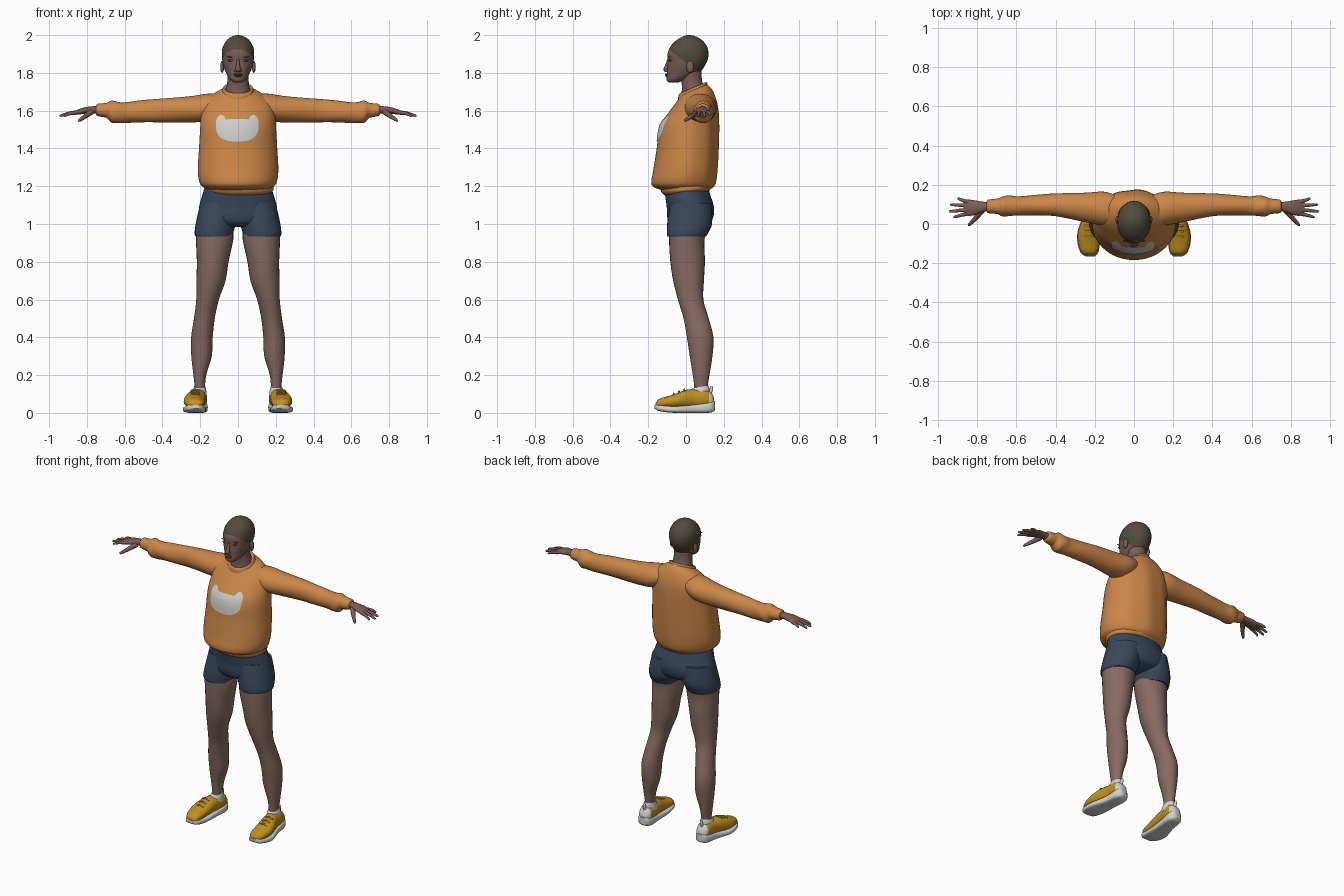
import bpy, bmesh, math
from mathutils import Vector
from mathutils.bvhtree import BVHTree


def material(name, rgb):
    m = bpy.data.materials.new(name)
    m.diffuse_color = (*rgb, 1)
    return m


LEG = material("leg_skin", (0.25, 0.145, 0.125))
SKIN = material("face_skin", (0.195, 0.108, 0.093))
LIP = material("dark_skin", (0.12, 0.06, 0.053))
HAIR = material("short_hair", (0.085, 0.07, 0.045))
ORANGE = material("orange_knit", (0.60, 0.24, 0.065))
NAVY = material("navy_cloth", (0.042, 0.064, 0.104))
YELLOW = material("yellow_fabric", (0.54, 0.28, 0.014))
WHITE = material("white_rubber", (0.64, 0.64, 0.62))
PRINT = material("pale_print", (0.61, 0.61, 0.60))


def finish(name, bm, mats, angle=50, rule=None):
    bmesh.ops.recalc_face_normals(bm, faces=bm.faces)
    me = bpy.data.meshes.new(name)
    for f in bm.faces:
        f.smooth = True
        if rule:
            f.material_index = rule(f.calc_center_median())
    bm.to_mesh(me)
    bm.free()
    for m in mats:
        me.materials.append(m)
    me.set_sharp_from_angle(angle=math.radians(angle))
    ob = bpy.data.objects.new(name, me)
    bpy.context.collection.objects.link(ob)
    return ob


def smooth_rings(rings, sub):
    # spline through (centre, u, v) rings, spaced by centre distance
    t = [0.0]
    for a, b in zip(rings, rings[1:]):
        t.append(t[-1] + max((b[0] - a[0]).length, 1e-4))
    last = len(rings) - 1

    def slope(i, k):
        a, b = max(i - 1, 0), min(i + 1, last)
        return (rings[b][k] - rings[a][k]) / (t[b] - t[a])
    out = []
    for i in range(last):
        d = t[i + 1] - t[i]
        for j in range(sub):
            s = j / sub
            h = (2*s**3 - 3*s*s + 1, s**3 - 2*s*s + s, 3*s*s - 2*s**3, s**3 - s*s)
            out.append([rings[i][k]*h[0] + slope(i, k)*(d*h[1])
                        + rings[i+1][k]*h[2] + slope(i+1, k)*(d*h[3]) for k in range(3)])
    out.append(rings[-1])
    return out


def loft_mesh(rings, n=28, sub=4, p=2.0, fold=None):
    bm = bmesh.new()
    loops = []
    rings = smooth_rings([[Vector(x) for x in r] for r in rings], sub)
    for i, (c, u, v) in enumerate(rings):
        loop = []
        for j in range(n):
            a = 2 * math.pi * j / n
            ca, sa = math.cos(a), math.sin(a)
            s = 1 + (fold(a, i / (len(rings) - 1)) if fold else 0)
            q = u * math.copysign(abs(ca)**(2/p), ca) + v * math.copysign(abs(sa)**(2/p), sa)
            loop.append(bm.verts.new(c + q * s))
        loops.append(loop)
    for a, b in zip(loops, loops[1:]):
        for j in range(n):
            bm.faces.new((a[j], a[(j+1) % n], b[(j+1) % n], b[j]))
    bm.faces.new(loops[0])
    bm.faces.new(loops[-1])
    return bm


def loft(name, rings, mats, rule=None, **kw):
    return finish(name, loft_mesh(rings, **kw), mats, rule=rule)


def upright(rows, side=1):
    # rows: z, centre x, x radius, front y, back y, rise towards the back
    return [((side*cx, (f+b)/2, z), (rx, 0, 0), (0, (b-f)/2, tilt))
            for z, cx, rx, f, b, tilt in rows]


def sideways(rows, side):
    # rows: x, centre y, y radius, centre z, z radius
    return [((side*x, y, z), (0, ry, 0), (0, 0, rz)) for x, y, ry, z, rz in rows]


def tube(name, pts, radii, mat, n=10):
    pts = [Vector(p) for p in pts]
    d = (pts[-1] - pts[0]).normalized()
    u = d.cross(Vector((0.1, 0.3, 1))).normalized()
    v = d.cross(u)
    rings = [(p, u*r, v*r) for p, r in zip(pts, radii)]
    tip = pts[-1] + d * radii[-1] * 0.7
    rings.append((tip, u*radii[-1]*0.4, v*radii[-1]*0.4))
    return loft(name, rings, [mat], n=n, sub=3)


def blob(name, loc, scale, mat):
    bm = bmesh.new()
    bmesh.ops.create_uvsphere(bm, u_segments=16, v_segments=10, radius=1)
    bmesh.ops.scale(bm, vec=scale, verts=bm.verts)
    bmesh.ops.translate(bm, vec=loc, verts=bm.verts)
    return finish(name, bm, [mat])


# head, with the hairline cut into the skull
head = loft_mesh(upright([
    (1.750, 0, .020, -.090, -.040, 0), (1.757, 0, .034, -.101, -.015, 0),
    (1.775, 0, .050, -.104, .030, 0), (1.80, 0, .063, -.101, .072, 0),
    (1.83, 0, .075, -.099, .095, 0), (1.865, 0, .083, -.096, .113, 0),
    (1.90, 0, .086, -.098, .119, 0), (1.935, 0, .081, -.085, .113, 0),
    (1.965, 0, .066, -.060, .094, 0), (1.985, 0, .046, -.032, .068, 0),
    (1.996, 0, .024, -.008, .042, 0), (2.0, 0, .006, .008, .024, 0)]), n=36)
for co, no in (((0, -.09, 1.925), (0, .62, .78)), ((0, 0, 1.805), (0, 0, 1))):
    bmesh.ops.bisect_plane(head, geom=head.verts[:] + head.edges[:] + head.faces[:],
                           plane_co=co, plane_no=no)
finish("head", head, [SKIN, HAIR],
       rule=lambda c: int(c.z > 1.805 and (c.y + .09)*.62 + (c.z - 1.925)*.78 > 0))
loft("neck", upright([(1.66, 0, .075, -.03, .12, 0), (1.72, 0, .062, -.022, .095, .01),
                      (1.76, 0, .056, -.024, .085, 0), (1.82, 0, .055, -.03, .08, 0)]), [SKIN])
tube("nose", [(0, -.092, 1.872), (0, -.101, 1.84), (0, -.107, 1.815)], [.007, .010, .014], SKIN)
blob("upper_lip", (0, -.101, 1.792), (.024, .010, .006), LIP)
blob("lower_lip", (0, -.100, 1.783), (.020, .010, .006), LIP)
for s in (1, -1):
    blob("nostril", (s*.011, -.104, 1.812), (.009, .011, .008), SKIN)
    blob("eyelid", (s*.036, -.084, 1.866), (.017, .007, .006), LIP)
    blob("eyebrow", (s*.037, -.087, 1.885), (.021, .005, .003), LIP)
    blob("ear", (s*.084, .022, 1.832), (.010, .020, .032), SKIN)

# sweater body with soft vertical folds
body = loft("sweater_body", upright([
    (1.178, 0, .150, -.125, .115, 0), (1.192, 0, .180, -.165, .140, 0),
    (1.215, 0, .202, -.184, .156, 0), (1.28, 0, .213, -.174, .165, 0),
    (1.40, 0, .207, -.155, .172, 0), (1.52, 0, .200, -.138, .175, 0),
    (1.60, 0, .194, -.085, .172, 0), (1.65, 0, .175, -.052, .162, .005),
    (1.69, 0, .125, -.035, .140, .020), (1.712, 0, .078, -.030, .112, .028)]), [ORANGE], n=56,
    fold=lambda a, t: .014*math.sin(9*a + 3*t)*max(0, math.sin(a) + .25)*math.sin(math.pi*t))
loft("sweater_waistband", upright([(1.165, .01, .165, -.115, .125, .012),
                                   (1.18, .01, .178, -.130, .135, .012),
                                   (1.21, .005, .180, -.140, .135, .01)]), [ORANGE])
bm = loft_mesh(upright([(1.69, 0, .085, -.042, .115, .030), (1.708, 0, .083, -.040, .114, .030),
                        (1.722, 0, .076, -.032, .108, .030), (1.716, 0, .064, -.022, .098, .028)]))
finish("sweater_collar", bm, [ORANGE])

# animal-head patch laid over the chest
tree = BVHTree.FromPolygons([v.co.copy() for v in body.data.vertices],
                            [p.vertices[:] for p in body.data.polygons])
bm = bmesh.new()
cols, rows, grid = 44, 10, []
for i in range(cols + 1):
    x = -.112 + .224*i/cols
    k = abs(x)/.1125
    low = 1.505 - .068*(1 - k**2.8)**.5
    high = 1.508 + .047*(1 - k**5)**.5
    ear = 1 - ((abs(x) - .088)/.025)**2
    if ear > 0:
        high = max(high, 1.552 + .026*ear**.5 - .01*max(0, k - .8)/.2)
    line = []
    for j in range(rows + 1):
        z = low + (high - low)*j/rows
        hit = tree.ray_cast(Vector((x - .004, -1, z)), Vector((0, 1, 0)))[0]
        line.append(bm.verts.new(hit + Vector((0, -.004, 0))))
    grid.append(line)
for a, b in zip(grid, grid[1:]):
    for j in range(rows):
        bm.faces.new((a[j], b[j], b[j+1], a[j+1]))
patch = finish("chest_patch", bm, [PRINT])
for p in patch.data.polygons:
    if p.normal.y > 0:
        p.flip()

# shorts seat
loft("shorts_seat", upright([
    (1.21, 0, .172, -.112, .112, 0), (1.15, 0, .190, -.110, .130, 0),
    (1.09, 0, .206, -.102, .148, 0), (1.04, 0, .203, -.100, .145, 0),
    (1.005, 0, .160, -.088, .125, 0), (.985, 0, .080, -.060, .080, 0)]), [NAVY], n=40)

for s in (1, -1):
    # sleeve with a gathered cuff
    loft("sleeve", sideways([
        (.07, .070, .070, 1.635, .050), (.15, .078, .086, 1.618, .072),
        (.24, .085, .076, 1.608, .070), (.40, .097, .058, 1.602, .063),
        (.52, .095, .052, 1.595, .058), (.60, .093, .049, 1.590, .055),
        (.64, .092, .053, 1.591, .056), (.67, .090, .051, 1.594, .058),
        (.695, .090, .040, 1.602, .040), (.71, .090, .038, 1.602, .037),
        (.745, .090, .034, 1.604, .032), (.752, .090, .026, 1.604, .025)], s), [ORANGE], n=32,
        fold=lambda a, t: .025*math.sin(3*a + 26*t)*math.sin(math.pi*t))
    # hand
    loft("palm", sideways([
        (.73, .090, .023, 1.605, .021), (.775, .087, .027, 1.604, .019),
        (.815, .083, .038, 1.600, .017), (.845, .083, .041, 1.593, .014),
        (.870, .083, .035, 1.587, .009)], s), [SKIN], n=20)
    for by, tx, ty, tz in ((.113, .897, .130, 1.580), (.094, .935, .099, 1.574),
                           (.073, .940, .064, 1.573), (.053, .918, .035, 1.573)):
        mid = (s*(.855 + tx)/2, (by + ty)/2, (1.592 + tz)/2 + .003)
        tube("finger", [(s*.845, by, 1.592), mid, (s*tx, ty, tz)], [.0105, .009, .006], SKIN)
    tube("thumb", [(s*.775, .070, 1.595), (s*.812, .026, 1.568), (s*.842, -.005, 1.547)],
         [.016, .012, .007], SKIN)

    # shorts leg and bare leg
    loft("shorts_leg", upright([
        (1.11, .100, .100, -.085, .135, 0), (1.00, .118, .106, -.100, .138, 0),
        (.95, .128, .102, -.101, .116, 0), (.935, .128, .098, -.098, .108, 0)], s), [NAVY])
    loft("leg", upright([
        (.98, .125, .098, -.090, .115, 0), (.92, .124, .099, -.090, .098, 0),
        (.80, .134, .084, -.083, .100, 0), (.70, .143, .077, -.068, .095, 0),
        (.60, .161, .060, -.043, .092, 0), (.50, .178, .055, -.013, .120, 0),
        (.40, .191, .057, .005, .145, 0), (.30, .193, .054, .020, .140, 0),
        (.20, .202, .034, .036, .124, 0), (.13, .202, .027, .044, .114, 0),
        (.07, .202, .027, .040, .115, 0)], s), [LEG])

    # shoe: sole, fabric upper, ankle lining and heel tab
    shape = ((-.166, .224, .022, .022, .042, .052), (-.150, .227, .043, .012, .044, .072),
             (-.100, .231, .057, .003, .038, .088), (-.050, .230, .060, .000, .036, .104),
             (.000, .222, .054, .000, .040, .122), (.050, .213, .048, .000, .046, .126),
             (.110, .207, .047, .000, .056, .124), (.140, .206, .038, .004, .064, .104),
             (.154, .206, .022, .014, .060, .080))
    loft("shoe_sole", [((s*cx, y, (lo + hi)/2), (w, 0, 0), (0, 0, (hi - lo)/2))
                       for y, cx, w, lo, hi, top in shape], [WHITE], p=3.5)
    loft("shoe_upper", [((s*cx, y*.97, (top + .025)/2), (w*.94, 0, 0), (0, 0, (top - .025)/2))
                        for y, cx, w, lo, hi, top in shape], [YELLOW, WHITE], p=2.2,
         rule=lambda c: int(c.y > .118))
    loft("ankle_lining", upright([(.09, .205, .040, .022, .128, 0), (.125, .204, .035, .028, .124, .004),
                                  (.138, .203, .030, .036, .119, .006)], s), [WHITE])
    tube("heel_tab", [(s*.205, .128, .105), (s*.205, .134, .125), (s*.205, .136, .138)],
         [.010, .009, .007], WHITE)
    # laces across the instep
    for k in range(3):
        y, z = -.065 + .028*k, .102 + .011*k
        tube("lace", [(s*.228 - .024, y, z - .008), (s*.228, y, z), (s*.228 + .024, y, z - .008)],
             [.005, .005, .005], YELLOW, n=8)
